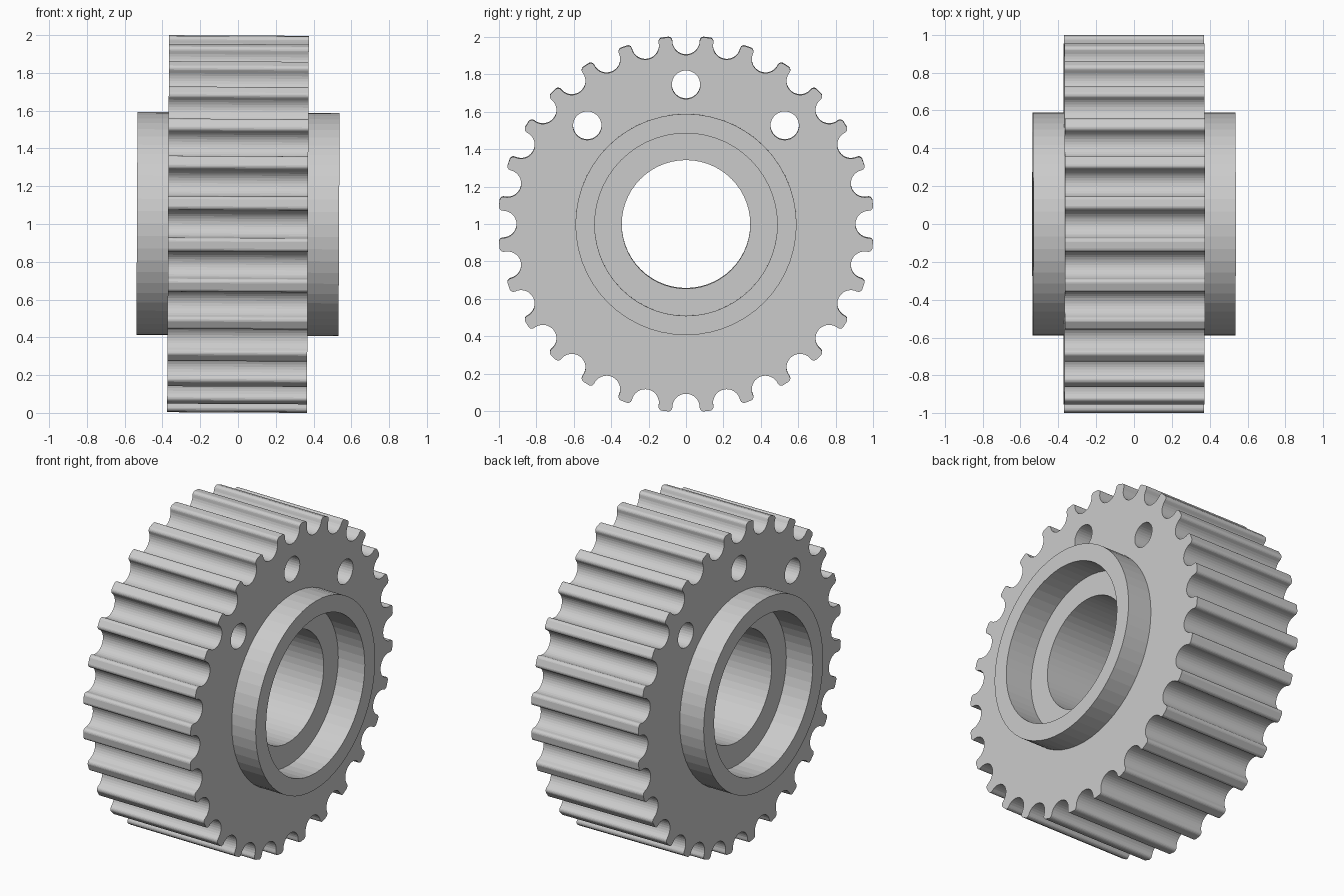
import bpy, bmesh, math
from mathutils import Matrix, Vector

cube = bpy.data.objects.get("Cube")
if cube:
    bpy.data.objects.remove(cube, do_unlink=True)

TEETH = 28
BODY, HUB, FLOOR = 0.37, 0.535, 0.352      # half widths along the axle
HUB_R, RECESS_R, BORE_R = 0.59, 0.487, 0.343
HOLE_R, HOLE_RING = 0.076, 0.745
GROOVE_R, GROOVE_C, ROUND = 0.073, 0.977, 0.021

steel = bpy.data.materials.new("light_grey")
steel.use_nodes = True
grey = (0.6, 0.6, 0.6, 1)
steel.diffuse_color = grey
steel.node_tree.nodes["Principled BSDF"].inputs["Base Color"].default_value = grey


def prism(name, outline, x0, x1):
    """Extrude a closed (y, z) outline along x."""
    bm = bmesh.new()
    face = bm.faces.new([bm.verts.new((x0, y, z)) for y, z in outline])
    moved = bmesh.ops.extrude_face_region(bm, geom=[face])["geom"]
    verts = [v for v in moved if isinstance(v, bmesh.types.BMVert)]
    bmesh.ops.translate(bm, verts=verts, vec=(x1 - x0, 0, 0))
    bmesh.ops.recalc_face_normals(bm, faces=bm.faces)
    mesh = bpy.data.meshes.new(name)
    bm.to_mesh(mesh)
    bm.free()
    mesh.materials.append(steel)
    ob = bpy.data.objects.new(name, mesh)
    bpy.context.collection.objects.link(ob)
    return ob


def circle(r, sides, cy=0, cz=0):
    turn = math.tau / sides
    return [(cy + r * math.cos(i * turn), cz + r * math.sin(i * turn))
            for i in range(sides)]


def combine(target, tool, operation):
    mod = target.modifiers.new(tool.name, "BOOLEAN")
    mod.operation, mod.object, mod.solver = operation, tool, "EXACT"
    bpy.context.view_layer.objects.active = target
    bpy.ops.object.modifier_apply(modifier=mod.name)
    bpy.data.objects.remove(tool, do_unlink=True)


# One pitch: round groove, with rounded tooth corners on both sides
right_half = []
for i in range(1, 9):
    a = i / 8 * math.pi / 2
    right_half.append((GROOVE_R * math.sin(a), GROOVE_C - GROOVE_R * math.cos(a)))
for i in range(1, 6):
    a = i / 5 * math.pi / 2
    right_half.append((GROOVE_R + ROUND * (1 - math.cos(a)),
                       GROOVE_C + ROUND * math.sin(a)))
pitch = ([(-t, u) for t, u in reversed(right_half)]
         + [(0, GROOVE_C - GROOVE_R)] + right_half)

# Toothed body
outline = []
for k in range(TEETH):
    spin = Matrix.Rotation(-k * math.tau / TEETH, 2)
    outline += [tuple(spin @ Vector(p)) for p in pitch]
gear = prism("toothed_pulley", outline, -BODY, BODY)

# Raised hub, then the bore and the recess on each side
combine(gear, prism("hub", circle(HUB_R, 56), -HUB, HUB), "UNION")
combine(gear, prism("bore", circle(BORE_R, 56), -1, 1), "DIFFERENCE")
for side in (-1, 1):
    recess = prism("recess", circle(RECESS_R, 56), side * FLOOR, side)
    combine(gear, recess, "DIFFERENCE")

# Three through holes in the upper half of the web
for degrees in (45, 90, 135):
    a = math.radians(degrees)
    hole = prism("hole", circle(HOLE_R, 32, HOLE_RING * math.cos(a),
                                HOLE_RING * math.sin(a)), -1, 1)
    combine(gear, hole, "DIFFERENCE")

# Stand on the ground with a very slight lean
gear.data.transform(Matrix.Rotation(0.005, 4, "Y"))
gear.data.transform(Matrix.Translation((0, 0, -min(v.co.z for v in gear.data.vertices))))
